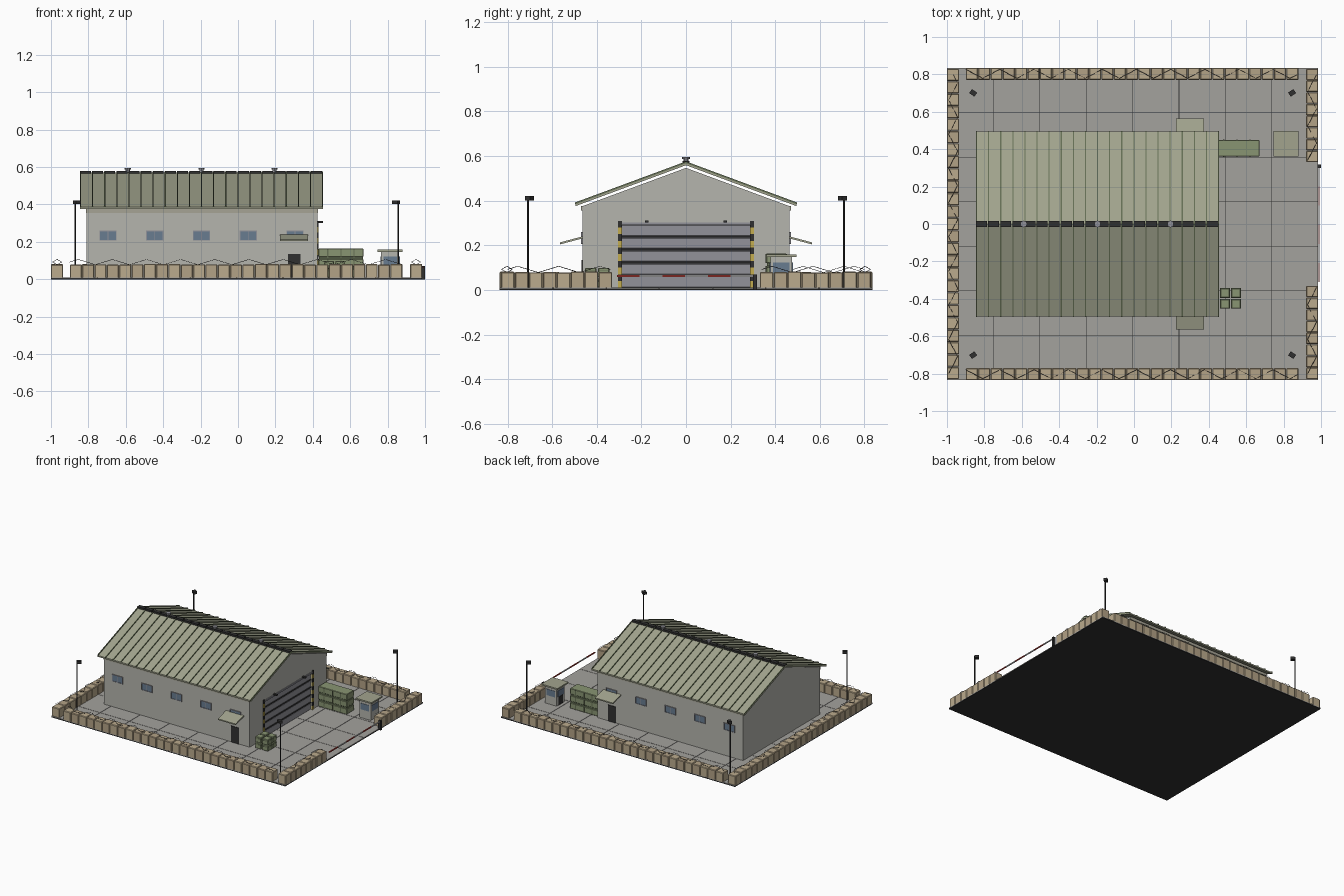
import bpy, bmesh, math, random
from mathutils import Matrix, Vector

if "Cube" in bpy.data.objects:
    bpy.data.objects.remove(bpy.data.objects["Cube"])
random.seed(4)


def mat(name, r, g, b):
    m = bpy.data.materials.new(name)
    m.diffuse_color = (r, g, b, 1)
    m.use_nodes = True
    m.node_tree.nodes["Principled BSDF"].inputs["Base Color"].default_value = m.diffuse_color
    return m


CONC = mat("concrete", .37, .36, .34)
DARK = mat("dark", .03, .03, .03)
WALL = mat("wall", .46, .46, .42)
TRIM = mat("trim", .38, .37, .30)
ROOF = mat("roof", .36, .37, .27)
GLASS = mat("glass", .14, .20, .28)
STEEL = mat("steel", .29, .29, .32)
GREEN = mat("green", .25, .30, .17)
GREEN2 = mat("dark_green", .13, .16, .09)
YELLOW = mat("yellow", .55, .42, .08)
RED = mat("red", .5, .05, .04)
WHITE = mat("white", .7, .7, .68)
TANS = [mat("sand_a", .50, .41, .27), mat("sand_b", .45, .36, .24)]


def finish(name, bm, m):
    bmesh.ops.recalc_face_normals(bm, faces=bm.faces)
    me = bpy.data.meshes.new(name)
    bm.to_mesh(me)
    bm.free()
    ob = bpy.data.objects.new(name, me)
    bpy.context.collection.objects.link(ob)
    me.materials.append(m)
    return ob


def boxes(name, items, m, bevel=0):
    """One object from boxes given as (x0, x1, y0, y1, z0, z1)."""
    bm = bmesh.new()
    for a, b, c, d, e, f in items:
        M = Matrix.Translation(((a + b) / 2, (c + d) / 2, (e + f) / 2)) @ Matrix.Diagonal((b - a, d - c, f - e, 1))
        bmesh.ops.create_cube(bm, size=1, matrix=M)
    ob = finish(name, bm, m)
    if bevel:
        mod = ob.modifiers.new("bevel", 'BEVEL')
        mod.width, mod.segments = bevel, 1
    return ob


def prisms(name, pts, spans, m):
    """Extrude a (y, z) profile along x over each span."""
    bm = bmesh.new()
    for x0, x1 in spans:
        f = bm.faces.new([bm.verts.new((x0, y, z)) for y, z in pts])
        g = bmesh.ops.extrude_face_region(bm, geom=[f])['geom']
        bmesh.ops.translate(bm, vec=(x1 - x0, 0, 0), verts=[v for v in g if isinstance(v, bmesh.types.BMVert)])
    return finish(name, bm, m)


def cylinders(name, items, m, seg=10):
    """Upright cylinders given as (x, y, z0, z1, r)."""
    bm = bmesh.new()
    for x, y, a, b, r in items:
        bmesh.ops.create_cone(bm, cap_ends=True, segments=seg, radius1=r, radius2=r, depth=b - a,
                              matrix=Matrix.Translation((x, y, (a + b) / 2)))
    return finish(name, bm, m)


# Ground: dark base with concrete tiles
G = .01
boxes("ground_base", [(-1, .985, -.835, .835, 0, .007)], DARK)
tx, ty, g = 1.985 / 8, 1.67 / 7, .0015
boxes("ground_tiles", [(-1 + i * tx + (g if i else 0), -1 + (i + 1) * tx - (g if i < 7 else 0),
                        -.835 + j * ty + (g if j else 0), -.835 + (j + 1) * ty - (g if j < 6 else 0), .005, G)
                       for i in range(8) for j in range(7)], CONC)

# Perimeter barrier blocks
blocks = ([], [])


def run(x0, x1, y0, y1, n):
    for i in range(n):
        k, e = i % 2, random.uniform(-.002, .002)
        if x1 - x0 > y1 - y0:
            d = (x1 - x0) / n
            blocks[k].append((x0 + i * d + .001, x0 + (i + 1) * d - .001, y0, y1, .006, .08 + e))
        else:
            d = (y1 - y0) / n
            blocks[k].append((x0, x1, y0 + i * d + .001, y0 + (i + 1) * d - .001, .006, .08 + e))


for s in (-1, 1):
    run(-.9, .88, *sorted((s * .835, s * .77)), 27)
    run(.92, .985, *sorted((s * .33, s * .83)), 8)
run(-1, -.935, -.83, .83, 25)
for k in (0, 1):
    boxes("barrier_blocks_" + "ab"[k], blocks[k], TANS[k], .004)

# Coiled wire on top of the barriers
cu = bpy.data.curves.new("barrier_wire", 'CURVE')
cu.dimensions, cu.bevel_depth, cu.bevel_resolution = '3D', .0013, 0
for a, b in [((-.9, -.803), (.88, -.803)), ((-.9, .803), (.88, .803)), ((-.967, -.8), (-.967, .8)),
             ((.952, -.8), (.952, -.34)), ((.952, .34), (.952, .8))]:
    a, b = Vector((*a, 0)), Vector((*b, 0))
    n = int((b - a).length / .045)
    side = Vector((0, 0, 1)).cross((b - a).normalized())
    sp = cu.splines.new('POLY')
    sp.points.add(n)
    for i in range(n + 1):
        t = i * math.pi / 2
        p = a.lerp(b, i / n) + side * .024 * math.cos(t)
        sp.points[i].co = (p.x, p.y, .092 + .014 * math.sin(t), 1)
wire = bpy.data.objects.new("barrier_wire", cu)
bpy.context.collection.objects.link(wire)
cu.materials.append(DARK)

# Hangar body, with a door opening in the right gable wall
prisms("hangar_body", [(-.465, .005), (.465, .005), (.465, .375), (0, .547), (-.465, .375)], [(-.81, .405)], WALL)
prisms("door_gable", [(-.465, .005), (-.29, .005), (-.29, .3), (.29, .3), (.29, .005), (.465, .005),
                      (.465, .375), (0, .547), (-.465, .375)], [(.405, .425)], WALL)
boxes("eave_trim", [(-.812, .427, s * .467 - .003, s * .467 + .003, .355, .377) for s in (-1, 1)], TRIM)

# Roof sheets, standing seams, ridge and vents
for s, nm in ((-1, "front"), (1, "back")):
    def line(lo, hi, y=.495):
        return [(0, .57 + lo), (0, .57 + hi), (s * y, .57 + hi - .37 * y), (s * y, .57 + lo - .37 * y)]
    prisms("roof_" + nm, line(-.011, 0), [(-.845, .455)], ROOF)
    prisms("roof_seams_" + nm, line(-.002, .006, .497),
           [(-.845 + i * .0647, -.845 + i * .0647 + .006) for i in range(21)], GREEN2)
boxes("ridge_cap", [(-.845 + i * .065, -.845 + i * .065 + .058, -.015, .015, .562, .578) for i in range(20)], DARK)
VX = (-.59, -.195, .195)
cylinders("roof_vents", [(x, 0, .57, .588, .012) for x in VX], STEEL)
cylinders("vent_caps", [(x, 0, .586, .595, .018) for x in VX], STEEL)

# Side windows, doors and sloped canopies, mirrored front and back
WX = [-.695 + .25 * i for i in range(5)]
for s, nm in ((-1, "front"), (1, "back")):
    def out(d0, d1):
        return sorted((s * (.465 + d0), s * (.465 + d1)))
    boxes("windows_" + nm, [(x - .042, x + .042, *out(-.002, .003), .21, .256) for x in WX], GLASS)
    fr = []
    for x in WX:
        fr += [(x - .045, x + .045, *out(-.002, .006), z, z + .004) for z in (.206, .256)]
        fr += [(x + d - .002, x + d + .002, *out(-.002, .006), .206, .26) for d in (-.044, 0, .044)]
    boxes("window_frames_" + nm, fr, STEEL)
    boxes("side_door_" + nm, [(.267, .335, *out(-.002, .004), .008, .134)], DARK)
    prisms("canopy_" + nm, [(s * .46, .232), (s * .46, .241), (s * .565, .213), (s * .565, .204)], [(.225, .375)], ROOF)

# Large shutter door with slats, striped jambs and lamps
boxes("shutter", [(.404, .41, -.29, .29, .008, .3)], STEEL)
boxes("shutter_slats", [(.408, .416, -.29, .29, .01 + i * .058, .01 + i * .058 + .05) for i in range(5)], STEEL, .003)
boxes("shutter_gaps", [(.408, .418, -.29, .29, .061 + i * .058, .067 + i * .058) for i in range(5)], DARK)
for k, m in ((0, YELLOW), (1, DARK)):
    boxes("jamb_stripes_" + "ab"[k], [(.42, .431, s * .296 - .008, s * .296 + .008, .01 + i * .03, .04 + i * .03)
                                      for s in (-1, 1) for i in range(k, 10, 2)], m)
boxes("door_lintel", [(.42, .43, -.288, .288, .29, .302)], STEEL)
boxes("door_lamps", [(.42, .455, y - .008, y + .008, .302, .311) for y in (-.175, .175)], DARK)

# Stacked containers with lids
boxes("containers", [(.43, .67, .36, .45, G + i * .055, G + .044 + i * .055) for i in range(3)], GREEN, .003)
boxes("container_bands", [(.433, .667, .363, .447, G + .04 + i * .055, G + .057 + i * .055) for i in range(2)], GREEN2)
boxes("container_ribs", [(x - .003, x + .003, .357, .453, G + i * .055, G + .042 + i * .055)
                         for x in (.48, .55, .62) for i in range(3)], GREEN2)

# Small crates
C = [(.462 + i * .058, -.452 + j * .058, G + k * .046) for i in (0, 1) for j in (0, 1) for k in (0, 1)]
boxes("crates", [(x, x + .05, y, y + .05, z, z + .043) for x, y, z in C], GREEN, .003)
boxes("crate_straps", [(x - .001, x + .051, y - .001, y + .051, z + .028, z + .032) for x, y, z in C], GREEN2)

# Guard booth
boxes("booth_body", [(.765, .862, .378, .476, .006, .148)], WALL)
boxes("booth_roof", [(.745, .88, .36, .496, .147, .158)], ROOF)
boxes("booth_windows", [(.778, .849, .375, .479, .075, .122), (.762, .865, .391, .463, .075, .122)], GLASS)
boxes("booth_door", [(.762, .77, .40, .455, .01, .072)], DARK)

# Entrance boom with post
boxes("boom_post", [(.98, 1.0, .30, .318, 0, .07)], DARK)
for k, m in ((0, RED), (1, WHITE)):
    boxes("boom_stripes_" + "ab"[k], [(.986, .993, -.31 + i * .102, -.208 + i * .102, .059, .067)
                                      for i in range(k, 6, 2)], m)

# Corner lamp posts with heads turned toward the middle
P = [(x, y) for x in (-.871, .856) for y in (-.708, .708)]
cylinders("lamp_posts", [(x, y, .005, .41, .004) for x, y in P], DARK, 8)
bm = bmesh.new()
for x, y in P:
    sx, sy = math.copysign(1, x), math.copysign(1, y)
    M = (Matrix.Translation((x - sx * .011, y - sy * .007, .411)) @
         Matrix.Rotation(math.atan2(sy * .7, sx), 4, 'Z') @ Matrix.Diagonal((.034, .026, .019, 1)))
    bmesh.ops.create_cube(bm, size=1, matrix=M)
finish("lamp_heads", bm, DARK)
